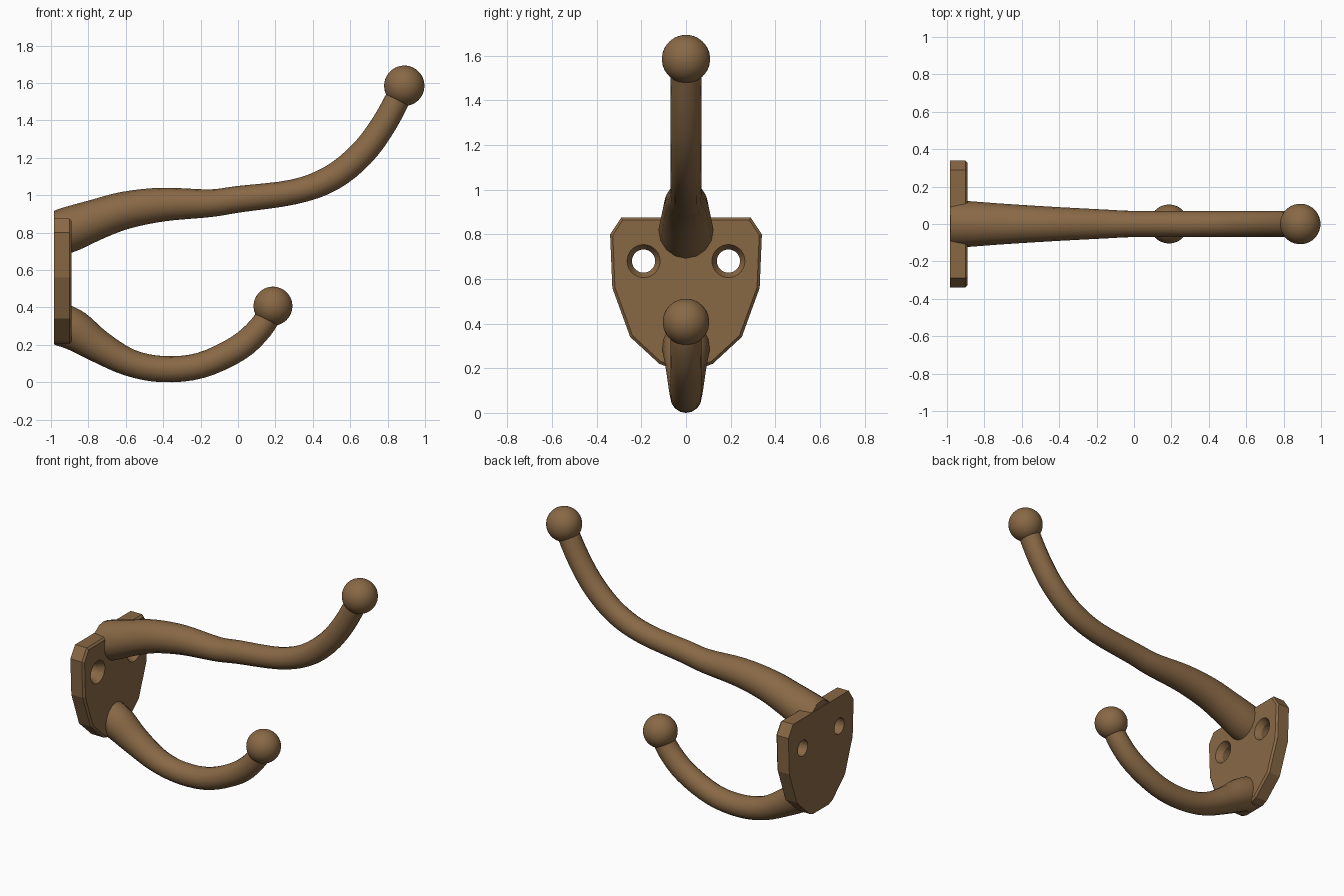
import bpy, bmesh, math
from mathutils import Vector

if "Cube" in bpy.data.objects:
    bpy.data.objects.remove(bpy.data.objects["Cube"])

bronze = bpy.data.materials.new("aged bronze")
bronze.diffuse_color = (0.25, 0.14, 0.06, 1)
bronze.use_nodes = True
bronze.node_tree.nodes["Principled BSDF"].inputs["Base Color"].default_value = bronze.diffuse_color

BACK, FRONT = -0.985, -0.89


def make(name, bm, smooth=True):
    bmesh.ops.recalc_face_normals(bm, faces=bm.faces)
    me = bpy.data.meshes.new(name)
    bm.to_mesh(me)
    bm.free()
    ob = bpy.data.objects.new(name, me)
    bpy.context.collection.objects.link(ob)
    me.materials.append(bronze)
    bpy.ops.object.select_all(action='DESELECT')
    ob.select_set(True)
    bpy.context.view_layer.objects.active = ob
    if smooth:
        bpy.ops.object.shade_smooth_by_angle(angle=math.radians(35))
    return ob


def spline(keys, steps=4):
    """Catmull-Rom through (x, z, half thickness, half width) keys."""
    k = [Vector(p) for p in keys]
    k = [2 * k[0] - k[1]] + k + [2 * k[-1] - k[-2]]
    out = []
    for i in range(1, len(k) - 2):
        a, b, c, d = k[i - 1:i + 3]
        for s in range(steps):
            t = s / steps
            out.append(0.5 * (2 * b + (c - a) * t + (2 * a - 5 * b + 4 * c - d) * t * t
                              + (3 * b - a - 3 * c + d) * t ** 3))
    return out + [k[-2]]


def arm(name, keys, sides=16):
    pts = spline(keys)
    bm = bmesh.new()
    rings = []
    for i, p in enumerate(pts):
        tan = pts[min(i + 1, len(pts) - 1)] - pts[max(i - 1, 0)]
        n = Vector((-tan[1], tan[0])).normalized()
        ring = []
        for j in range(sides):
            a = 2 * math.pi * j / sides
            h = p[2] * math.sin(a)
            # the root is trimmed flush with the back of the plate
            x = max(p[0] + n.x * h, BACK + 0.001 + 0.002 * i)
            ring.append(bm.verts.new((x, p[3] * math.cos(a), p[1] + n.y * h)))
        rings.append(ring)
    for r, s in zip(rings, rings[1:]):
        for j in range(sides):
            k = (j + 1) % sides
            bm.faces.new((r[j], r[k], s[k], s[j]))
    bm.faces.new(rings[0])
    bm.faces.new(rings[-1])
    return make(name, bm)


def ball(name, x, z, r):
    bm = bmesh.new()
    bmesh.ops.create_icosphere(bm, subdivisions=4, radius=r)
    bmesh.ops.translate(bm, verts=bm.verts, vec=(x, 0, z))
    return make(name, bm)


# wall plate: shield outline with softened front edge
half = [(0.29, 0.875), (0.34, 0.80), (0.33, 0.56), (0.25, 0.34), (0.12, 0.22), (0.08, 0.205)]
outline = half + [(-y, z) for y, z in reversed(half)]
bm = bmesh.new()
base = bm.faces.new([bm.verts.new((BACK, y, z)) for y, z in outline])
ext = bmesh.ops.extrude_face_region(bm, geom=[base])["geom"]
bmesh.ops.translate(bm, verts=[v for v in ext if isinstance(v, bmesh.types.BMVert)],
                    vec=(FRONT - BACK, 0, 0))
rim = [e for e in bm.edges if all(v.co.x > FRONT - 0.001 for v in e.verts)]
bmesh.ops.bevel(bm, geom=rim, offset=0.012, segments=1, affect='EDGES')
plate = make("wall_plate", bm, smooth=False)

# countersunk screw holes
for side in (-1, 1):
    bm = bmesh.new()
    prof = [(BACK - 0.05, 0.052), (FRONT - 0.04, 0.052), (FRONT, 0.074), (FRONT + 0.05, 0.074)]
    rings = [[bm.verts.new((x, side * 0.19 + r * math.cos(j * math.pi / 14),
                            0.68 + r * math.sin(j * math.pi / 14))) for j in range(28)]
             for x, r in prof]
    for r, s in zip(rings, rings[1:]):
        for j in range(28):
            k = (j + 1) % 28
            bm.faces.new((r[j], r[k], s[k], s[j]))
    bm.faces.new(rings[0])
    bm.faces.new(rings[-1])
    cutter = make("screw_hole_cutter", bm, smooth=False)
    cutter.hide_render = True
    bpy.context.view_layer.objects.active = plate
    mod = plate.modifiers.new("screw_hole", 'BOOLEAN')
    mod.operation, mod.solver, mod.object = 'DIFFERENCE', 'EXACT', cutter
    bpy.ops.object.modifier_apply(modifier=mod.name)
    bpy.data.objects.remove(cutter)

# long upper hook
arm("upper_hook", [
    (-0.965, 0.795, 0.122, 0.125), (-0.88, 0.825, 0.12, 0.122), (-0.75, 0.873, 0.108, 0.112),
    (-0.6, 0.92, 0.1, 0.102), (-0.4, 0.95, 0.09, 0.09), (-0.15, 0.957, 0.074, 0.077),
    (0, 0.978, 0.071, 0.07), (0.3, 1.018, 0.067, 0.069), (0.5, 1.092, 0.07, 0.069),
    (0.66, 1.22, 0.07, 0.07), (0.78, 1.38, 0.068, 0.07), (0.885, 1.575, 0.066, 0.068)])
ball("upper_knob", 0.889, 1.585, 0.108)

# short lower hook
arm("lower_hook", [
    (-0.96, 0.315, 0.115, 0.11), (-0.87, 0.275, 0.108, 0.105), (-0.75, 0.195, 0.088, 0.09),
    (-0.58, 0.105, 0.073, 0.077), (-0.4, 0.07, 0.07, 0.07), (-0.2, 0.09, 0.069, 0.069),
    (0, 0.182, 0.07, 0.069), (0.12, 0.29, 0.067, 0.069), (0.185, 0.395, 0.065, 0.067)])
ball("lower_knob", 0.187, 0.407, 0.104)
